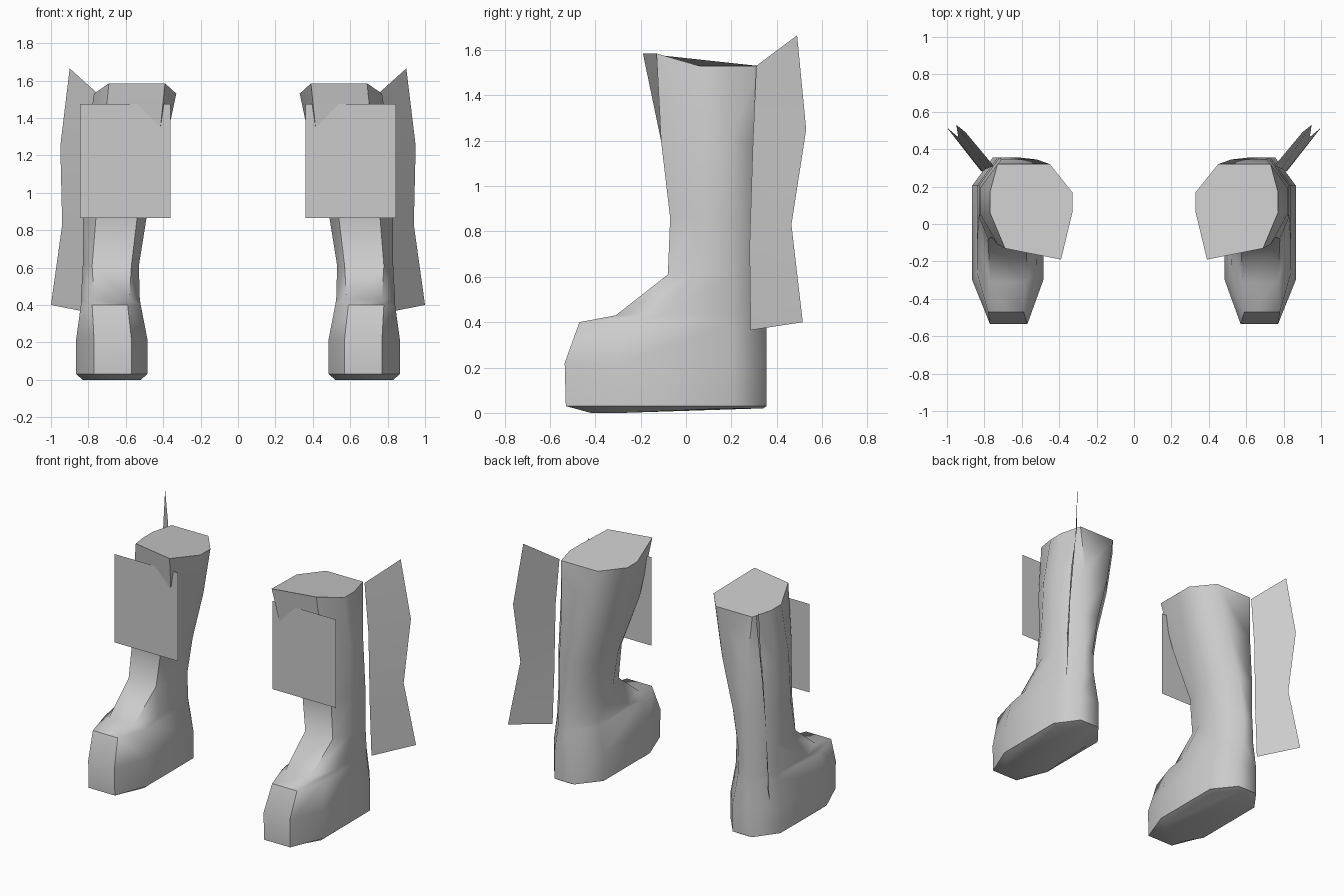
import bpy
import bmesh
import math

cube = bpy.data.objects.get("Cube")
if cube:
    bpy.data.objects.remove(cube, do_unlink=True)

# Plain grey for every part
grey = bpy.data.materials.new("plain_grey")
grey.use_nodes = True
colour = (0.6, 0.6, 0.6, 1)
grey.diffuse_color = colour
grey.node_tree.nodes["Principled BSDF"].inputs["Base Color"].default_value = colour


def make_object(name, bm, smooth_angle=None):
    """Turn a bmesh into a named, shaded object."""
    bmesh.ops.recalc_face_normals(bm, faces=bm.faces)
    mesh = bpy.data.meshes.new(name)
    bm.to_mesh(mesh)
    bm.free()
    mesh.materials.append(grey)
    obj = bpy.data.objects.new(name, mesh)
    bpy.context.collection.objects.link(obj)
    if smooth_angle:
        bpy.ops.object.select_all(action="DESELECT")
        obj.select_set(True)
        bpy.context.view_layer.objects.active = obj
        bpy.ops.object.shade_smooth_by_angle(angle=math.radians(smooth_angle))
    return obj


def loft(bm, rings):
    """Skin a stack of closed rings and cap both ends."""
    loops = [[bm.verts.new(p) for p in ring] for ring in rings]
    count = len(loops[0])
    for low, high in zip(loops, loops[1:]):
        for i in range(count):
            j = (i + 1) % count
            bm.faces.new((low[i], low[j], high[j], high[i]))
    bm.faces.new(loops[0][::-1])
    bm.faces.new(loops[-1])


# Boot levels: z, inner x, outer x, front y, side y, back y, front inner x, front outer x
levels = [
    (0.0, .52, .83, -.42, -.28, .34, .59, .75),
    (.03, .485, .865, -.53, -.3, .355, .57, .77),
    (.22, .485, .865, -.535, -.3, .355, .57, .77),
    (.4, .52, .84, -.47, -.26, .355, .59, .78),
    (.43, .525, .84, -.31, -.12, .355, .58, .77),
    (.61, .53, .83, -.08, .04, .355, .57, .78),
    (.86, .49, .83, -.07, .04, .355, .54, .76),
    (1.2, .4, .82, -.11, .05, .345, .43, .73),
    (1.53, .33, .77, -.19, .06, .32, .39, .69),
]


def boot_ring(level, side):
    z, inner, outer, front, middle, back, front_in, front_out = level
    is_rim = level is levels[-1]
    front_z = z + (.055 if is_rim else 0)      # rim rises at the shin
    back_z = z + (.02 if z == 0 else 0)        # heel sits a little higher
    skew = .06 if is_rim else 0
    back_out = outer - (.04 if is_rim else .11)
    points = [
        (front_out, front + skew, front_z), (outer, middle, z),
        (outer, back - .15, back_z), (back_out, back, back_z),
        (inner + .12, back, back_z), (inner, back - .15, back_z),
        (inner, middle, z), (front_in, front, front_z),
    ]
    return [(side * x, y, height) for x, y, height in points]


# Fin outline: root points and the matching outer points, top to bottom
fin_root = [(.75, .31, 1.53), (.79, .295, 1.2), (.81, .28, .73), (.82, .285, .365)]
fin_edge = [(.9, .49, 1.665), (.95, .53, 1.25), (.94, .465, .83), (1.0, .515, .4)]


def build_boot(side, label):
    # Boot body
    bm = bmesh.new()
    loft(bm, [boot_ring(level, side) for level in levels])
    make_object(label + "_boot", bm, smooth_angle=55)

    # Flat shin plate
    bm = bmesh.new()
    corners = [(.36, .865), (.845, .865), (.845, 1.475), (.36, 1.475)]
    bm.faces.new([bm.verts.new((side * x, -.14, z)) for x, z in corners])
    make_object(label + "_shin_plate", bm)

    # Thin fin on the outer back corner
    bm = bmesh.new()
    root = [bm.verts.new((side * x, y, z)) for x, y, z in fin_root]
    edge = [bm.verts.new((side * x, y, z)) for x, y, z in fin_edge]
    for i in range(len(root) - 1):
        bm.faces.new((root[i], edge[i], edge[i + 1], root[i + 1]))
    make_object(label + "_fin", bm, smooth_angle=30)


for side, label in ((1, "left"), (-1, "right")):
    build_boot(side, label)
